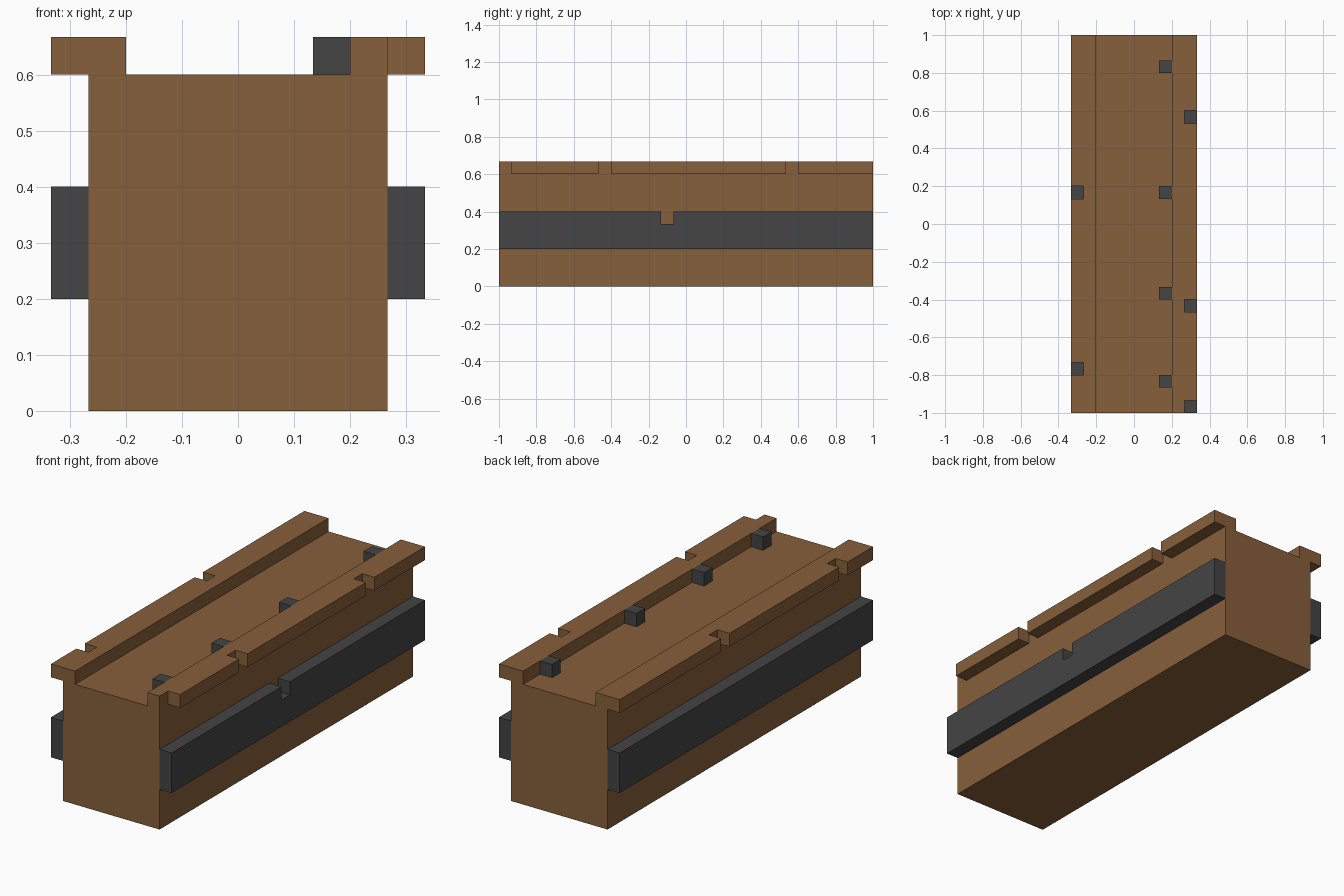
import bpy, bmesh
from mathutils import Vector

if "Cube" in bpy.data.objects:
    bpy.data.objects.remove(bpy.data.objects["Cube"])

U = 1 / 15          # one grid block
HALF = 15           # half the length in blocks


def material(name, rgb):
    m = bpy.data.materials.new(name)
    m.use_nodes = True
    m.diffuse_color = (*rgb, 1)
    bsdf = next(n for n in m.node_tree.nodes if n.type == 'BSDF_PRINCIPLED')
    bsdf.inputs["Base Color"].default_value = (*rgb, 1)
    return m


brown = material("wood brown", (0.242, 0.116, 0.043))
grey = material("dark grey", (0.058, 0.058, 0.058))


def prism(name, outline, push, mat):
    """Extrude a flat outline (in blocks) along the push vector."""
    bm = bmesh.new()
    face = bm.faces.new([bm.verts.new(Vector(p) * U) for p in outline])
    ext = bmesh.ops.extrude_face_region(bm, geom=[face], use_keep_orig=True)
    verts = [g for g in ext["geom"] if isinstance(g, bmesh.types.BMVert)]
    bmesh.ops.translate(bm, verts=verts, vec=Vector(push) * U)
    bmesh.ops.recalc_face_normals(bm, faces=bm.faces)
    mesh = bpy.data.meshes.new(name)
    bm.to_mesh(mesh)
    bm.free()
    mesh.materials.append(mat)
    ob = bpy.data.objects.new(name, mesh)
    bpy.context.collection.objects.link(ob)
    return ob


def box(name, lo, hi, mat):
    (x0, y0, z0), (x1, y1, z1) = lo, hi
    return prism(name, [(x0, y0, z0), (x1, y0, z0), (x1, y1, z0), (x0, y1, z0)],
                 (0, 0, z1 - z0), mat)


def notched_edge(inner, outer, base, notches):
    """Bar outline as (length, depth) pairs, with one-block notches cut in the outer edge."""
    pts = [(-HALF, base)]
    if -HALF not in notches:
        pts.append((-HALF, outer))
    for n in sorted(notches):
        pts += [(n, inner)] if n == -HALF else [(n, outer), (n, inner)]
        pts += [(n + 1, inner), (n + 1, outer)]
    return pts + [(HALF, outer), (HALF, base)]


# Main body
box("body", (-4, -HALF, 0), (4, HALF, 9), brown)

# Top rims and side bars, with their own notches on each side
for side, label, rim_notches, bar_notches in (
        (1, "left", [-15, -7, 8], [-2]),
        (-1, "right", [-12, 2], [])):
    rim = notched_edge(4, 5, 3, rim_notches)
    prism(label + "_top_rim", [(side * d, y, 9) for y, d in rim], (0, 0, 1), brown)
    bar = notched_edge(5, 6, 3, bar_notches)
    prism(label + "_side_bar", [(side * 4, y, z) for y, z in bar], (side, 0, 0), grey)

# Small studs along the inside of the left rim
for i, y in enumerate((-13, -6, 2, 12)):
    box(f"stud_{i + 1}", (2, y, 9), (3, y + 1, 10), grey)
